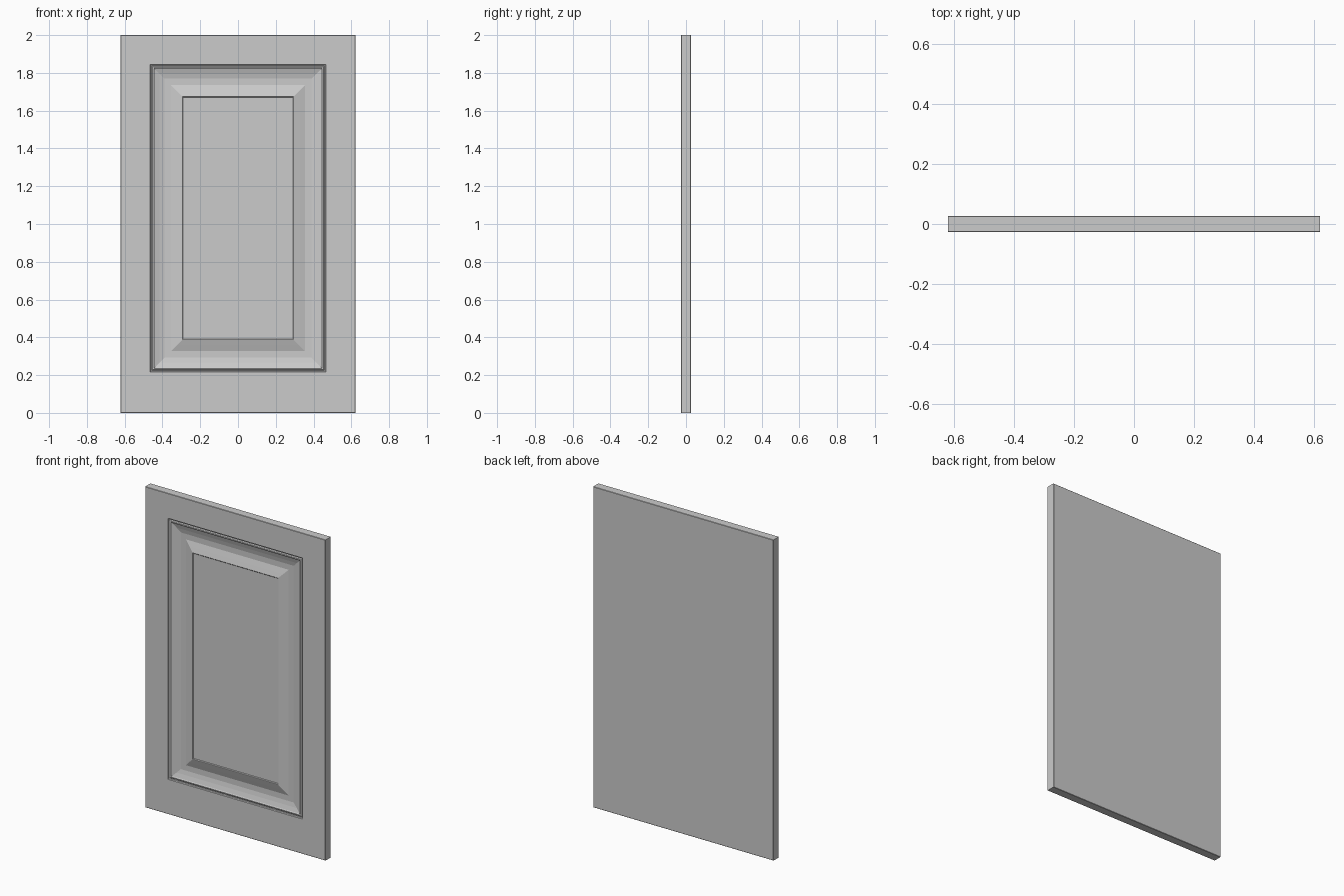
import bpy, bmesh

if "Cube" in bpy.data.objects:
    bpy.data.objects.remove(bpy.data.objects["Cube"])

HALF_W, HEIGHT, FRONT, BACK, EASE = 0.622, 2.0, -0.027, 0.027, 0.002

def ring(bm, half_w, z0, z1, y):
    """Rectangle of four vertices in the XZ plane."""
    return [bm.verts.new(p) for p in
            ((-half_w, y, z0), (half_w, y, z0), (half_w, y, z1), (-half_w, y, z1))]

bm = bmesh.new()

# Outer slab with slightly eased edges, listed from back to front
slab = [(EASE, BACK), (0, BACK - EASE), (0, FRONT + EASE), (EASE, FRONT)]
rings = [ring(bm, HALF_W - i, i, HEIGHT - i, y) for i, y in slab]

# Moulding section: (inset from the recess outline, depth below the front)
moulding = [(0.0, 0.0), (0.003, 0.006), (0.008, 0.008), (0.013, 0.003),
            (0.019, 0.002), (0.025, 0.006), (0.050, 0.014), (0.076, 0.020),
            (0.110, 0.020), (0.140, 0.010), (0.168, 0.001), (0.171, 0.001),
            (0.175, 0.005)]
rings += [ring(bm, 0.465 - i, 0.217 + i, 1.845 - i, FRONT + d) for i, d in moulding]

# Bridge successive rings with mitred faces, then cap the back and raised panel
for a, b in zip(rings, rings[1:]):
    for k in range(4):
        n = (k + 1) % 4
        bm.faces.new((a[k], a[n], b[n], b[k]))
bm.faces.new(rings[0])
bm.faces.new(rings[-1])
bmesh.ops.recalc_face_normals(bm, faces=bm.faces)

mesh = bpy.data.meshes.new("panel_door")
bm.to_mesh(mesh)
bm.free()
door = bpy.data.objects.new("panel_door", mesh)
bpy.context.collection.objects.link(door)
